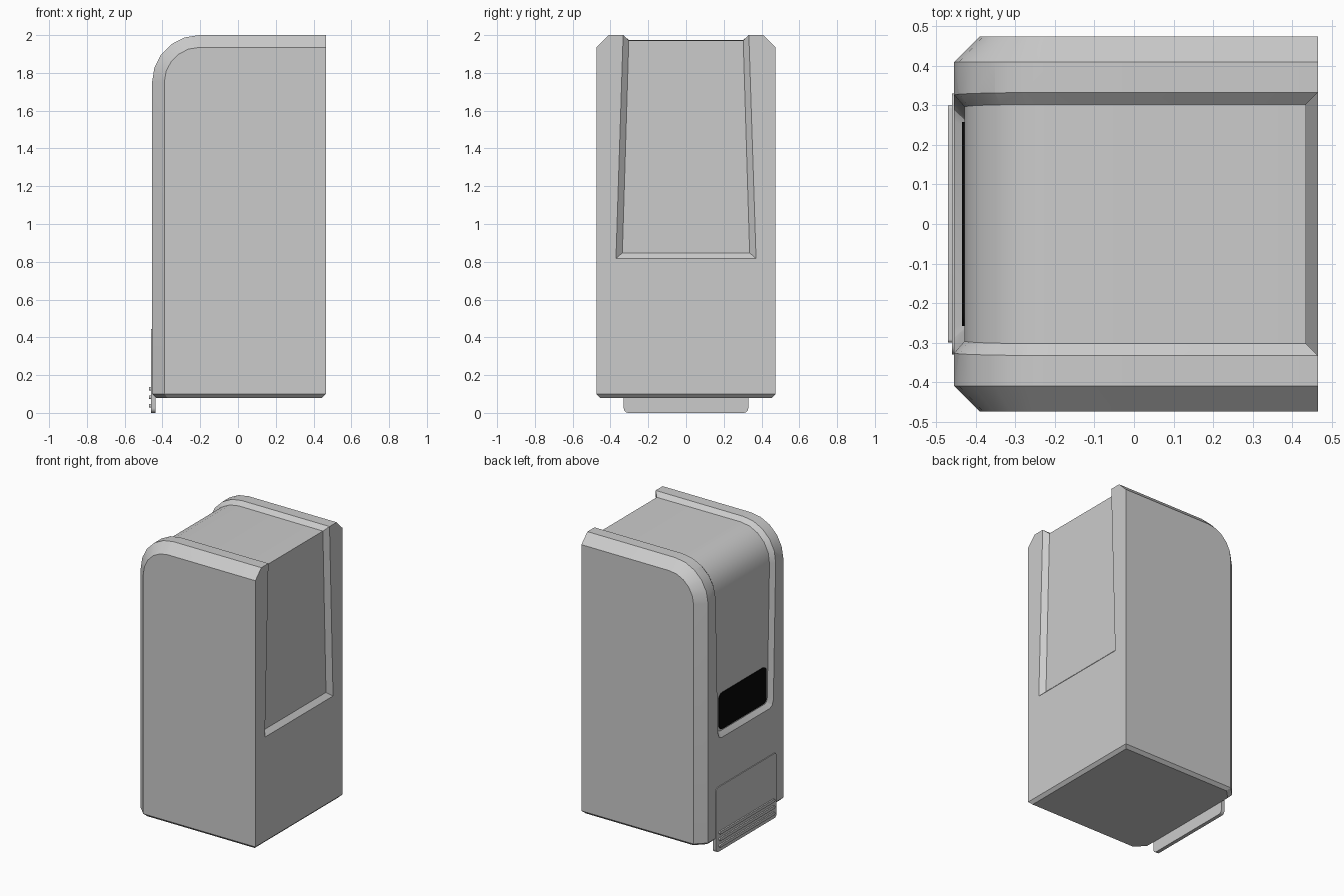
import bpy, bmesh, math

if "Cube" in bpy.data.objects:
    bpy.data.objects.remove(bpy.data.objects["Cube"])

X0, X1, TOP, BASE = -0.455, 0.465, 2.0, 0.10
ARC_X, ARC_Z, R, SEG = -0.205, 1.75, 0.25, 5


def finish(name, bm, smooth=True):
    bmesh.ops.recalc_face_normals(bm, faces=bm.faces)
    me = bpy.data.meshes.new(name)
    bm.to_mesh(me)
    bm.free()
    ob = bpy.data.objects.new(name, me)
    bpy.context.collection.objects.link(ob)
    if smooth:
        smooth_angle(ob)
    return ob


def smooth_angle(ob):
    bpy.ops.object.select_all(action='DESELECT')
    ob.select_set(True)
    bpy.context.view_layer.objects.active = ob
    bpy.ops.object.shade_smooth_by_angle(angle=math.radians(25))


def loft(bm, rings):
    """Join closed rings of points with quads and cap both ends."""
    vs = [[bm.verts.new(p) for p in ring] for ring in rings]
    n = len(vs[0])
    for a, b in zip(vs, vs[1:]):
        for i in range(n):
            j = (i + 1) % n
            bm.faces.new((a[i], a[j], b[j], b[i]))
    bm.faces.new(vs[0])
    bm.faces.new(vs[-1])
    return vs


def arc(inset):
    r = R - inset
    return [(ARC_X - r * math.cos(t), ARC_Z + r * math.sin(t))
            for t in [math.pi / 2 * i / SEG for i in range(SEG + 1)]]


# Main housing: rounded profile with chamfered sides
bm = bmesh.new()


def side(y, c):
    pts = [(X0 + c, BASE)] + arc(c) + [(X1, TOP - c), (X1, BASE)]
    return [(x, y, z) for x, z in pts]


loft(bm, [side(-0.475, 0.065), side(-0.41, 0), side(0.41, 0), side(0.475, 0.065)])
# Small chamfer around the bottom
bottom = [f for f in bm.faces if all(abs(v.co.z - BASE) < 1e-5 for v in f.verts)]
ext = bmesh.ops.extrude_face_region(bm, geom=bottom)
for v in [g for g in ext['geom'] if isinstance(g, bmesh.types.BMVert)]:
    v.co.x = 0.005 + (v.co.x - 0.005) * 0.957
    v.co.y *= 0.957
    v.co.z = 0.08
bmesh.ops.delete(bm, geom=[f for f in bottom if f.is_valid], context='FACES_ONLY')
body = finish("housing", bm, False)

# Channel running over the left, top and right faces.
# Each station: floor point, surface point, floor half width, surface half width


def left_w(z):
    return 0.302 + 0.031 * (z - 0.77) / 1.23


D = 0.026
stations = [
    ((X0 + D, 0.800), (X0, 0.770), 0.245, 0.262),
    ((X0 + D, 0.808), (X0, 0.780), 0.264, 0.288),
    ((X0 + D, 0.835), (X0, 0.815), 0.273, 0.302),
]
for fl, su in zip(arc(D), arc(0)):
    w = left_w(su[1])
    stations.append((fl, su, w - 0.03, w))
stations += [
    ((X1 - 0.03, TOP - 0.028), (X1, TOP), 0.303, 0.333),
    ((X1 - 0.03, 0.847), (X1, 0.817), 0.337, 0.371),
]
rings = []
for f, s, wf, ws in stations:
    o = (2 * s[0] - f[0], 2 * s[1] - f[1])
    wo = 2 * ws - wf
    rings.append([(f[0], -wf, f[1]), (f[0], wf, f[1]),
                  (o[0], wo, o[1]), (o[0], -wo, o[1])])
bm = bmesh.new()
loft(bm, rings)
cutter = finish("channel_cutter", bm, False)
cutter.hide_render = True
mod = body.modifiers.new("channel", 'BOOLEAN')
mod.operation = 'DIFFERENCE'
mod.solver = 'EXACT'
mod.object = cutter
bpy.context.view_layer.objects.active = body
bpy.ops.object.modifier_apply(modifier=mod.name)
bpy.data.objects.remove(cutter)
smooth_angle(body)


def plate(name, x0, x1, w, z0, z1, r):
    """Upright rounded rectangle facing -x."""
    pts = []
    for k, (cy, cz) in enumerate([(w - r, z1 - r), (r - w, z1 - r),
                                  (r - w, z0 + r), (w - r, z0 + r)]):
        for i in range(5):
            t = math.pi / 2 * (k + i / 4)
            pts.append((cy + r * math.cos(t), cz + r * math.sin(t)))
    b = bmesh.new()
    loft(b, [[(x, y, z) for y, z in pts] for x in (x0, x1)])
    return finish(name, b)


# Dark display at the foot of the left channel
screen = plate("display", -0.435, -0.427, 0.258, 0.81, 1.06, 0.035)
black = bpy.data.materials.new("black")
black.diffuse_color = (0.002, 0.002, 0.002, 1)
black.use_nodes = True
black.node_tree.nodes["Principled BSDF"].inputs["Base Color"].default_value = black.diffuse_color
screen.data.materials.append(black)

# Kick plate with three grip ridges
plate("kick_plate", -0.461, -0.436, 0.33, 0.0, 0.445, 0.025)
for i in range(3):
    z = 0.038 + 0.045 * i
    plate(f"grip_ridge_{i + 1}", -0.471, -0.458, 0.30, z - 0.010, z + 0.010, 0.008)
